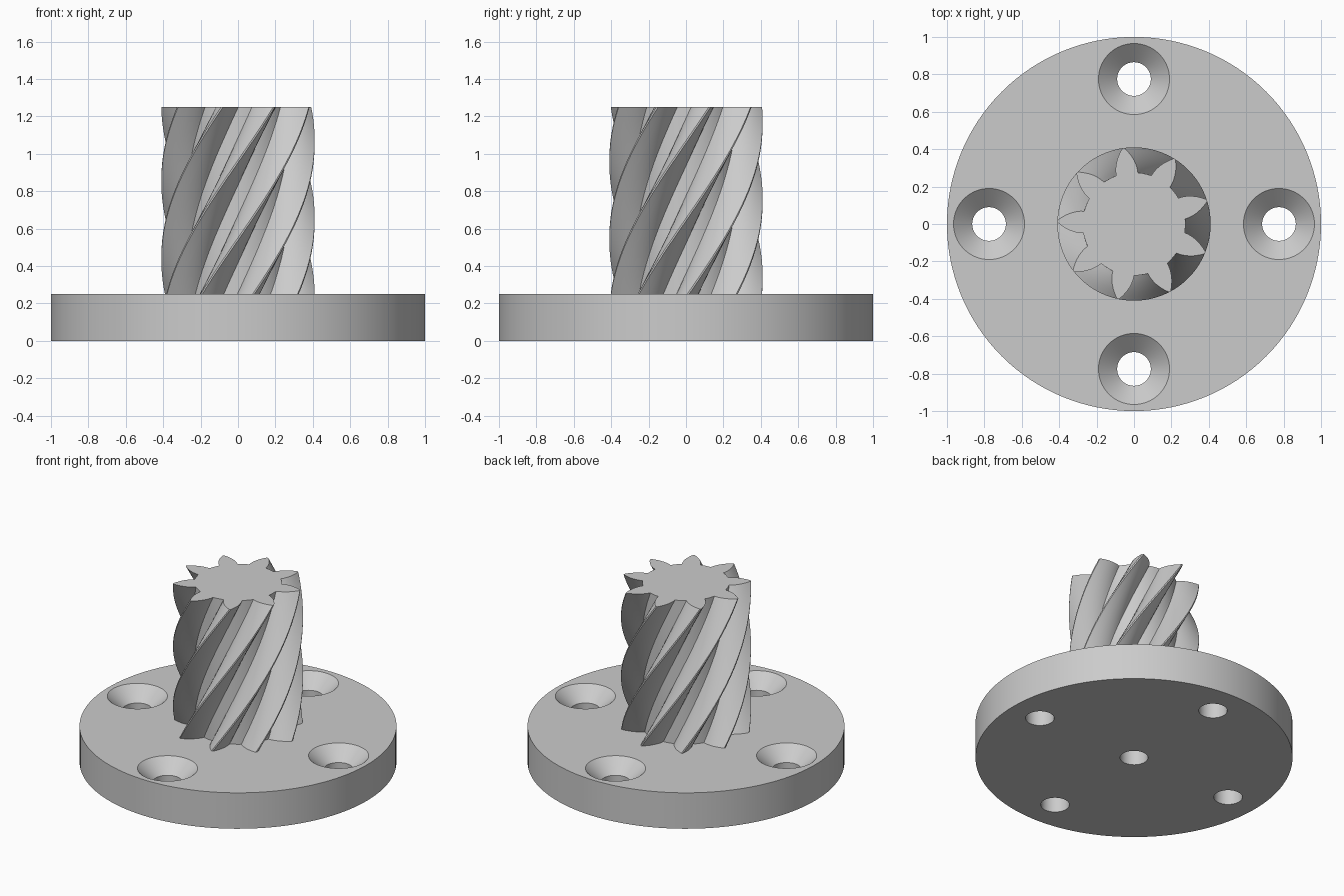
import bpy
import bmesh
from math import sin, cos, radians, pi

if "Cube" in bpy.data.objects:
    bpy.data.objects.remove(bpy.data.objects["Cube"])

BASE_TOP, GEAR_TOP = 0.25, 1.25
TEETH, STEPS = 9, 48
PITCH = 360 / TEETH
TWIST, START = 96.4, 1.6    # degrees over the full height, and at the bottom

grey = bpy.data.materials.new("plain grey")
grey.use_nodes = True
colour = (0.6, 0.6, 0.6, 1)
grey.diffuse_color = colour
grey.node_tree.nodes["Principled BSDF"].inputs["Base Color"].default_value = colour


def loft(name, rings):
    """Solid made by bridging equal rings of points and capping both ends."""
    bm = bmesh.new()
    loops = [[bm.verts.new(p) for p in ring] for ring in rings]
    n = len(loops[0])
    for low, high in zip(loops, loops[1:]):
        for i in range(n):
            j = (i + 1) % n
            bm.faces.new((low[i], low[j], high[j], high[i]))
    bm.faces.new(loops[0][::-1])
    bm.faces.new(loops[-1])
    mesh = bpy.data.meshes.new(name)
    bm.to_mesh(mesh)
    bm.free()
    mesh.materials.append(grey)
    obj = bpy.data.objects.new(name, mesh)
    bpy.context.collection.objects.link(obj)
    return obj


def turned(name, profile, x=0, y=0, sides=64):
    """Round solid from (radius, height) pairs."""
    return loft(name, [[(x + r * cos(2 * pi * i / sides), y + r * sin(2 * pi * i / sides), z)
                        for i in range(sides)] for r, z in profile])


def activate(obj):
    bpy.ops.object.select_all(action="DESELECT")
    obj.select_set(True)
    bpy.context.view_layer.objects.active = obj


def cut(target, cutter):
    activate(target)
    mod = target.modifiers.new("cut", "BOOLEAN")
    mod.operation = "DIFFERENCE"
    mod.solver = "EXACT"
    mod.object = cutter
    bpy.ops.object.modifier_apply(modifier=mod.name)


# Round mounting flange
flange = turned("mounting_flange", [(1, 0), (1, BASE_TOP)], sides=128)

# Helical gear: outline of one tooth as (radius, half angle) up the flank
flank = [(0.275, 12.3), (0.295, 11.4), (0.316, 10), (0.34, 8.1),
         (0.365, 5.7), (0.39, 3), (0.41, 0.7)]
outline = []
for t in range(TEETH):
    mid = t * PITCH
    outline += [(r, mid - a) for r, a in flank]
    outline += [(r, mid + a) for r, a in reversed(flank)]
    outline += [(flank[0][0], mid + PITCH / 2 + d) for d in (-3, 3)]

rings = []
for s in range(STEPS + 1):
    f = s / STEPS
    turn = START + TWIST * f
    z = BASE_TOP + (GEAR_TOP - BASE_TOP) * f
    rings.append([(r * cos(radians(a + turn)), r * sin(radians(a + turn)), z)
                  for r, a in outline])
gear = loft("helical_gear", rings)

# Four countersunk screw holes
for k in range(4):
    x, y = 0.775 * cos(k * pi / 2), 0.775 * sin(k * pi / 2)
    cutter = turned("screw_hole_cutter", [(0.09, -0.1), (0.09, 0.16), (0.19, BASE_TOP),
                                          (0.19, 0.4)], x, y)
    cut(flange, cutter)
    bpy.data.objects.remove(cutter)

# Blind bore from below through the flange into the gear
bore = turned("bore_cutter", [(0.088, -0.1), (0.088, 0.85)])
for part in (flange, gear):
    cut(part, bore)
bpy.data.objects.remove(bore)

for part in (flange, gear):
    activate(part)
    bpy.ops.object.shade_smooth_by_angle(angle=radians(25))
